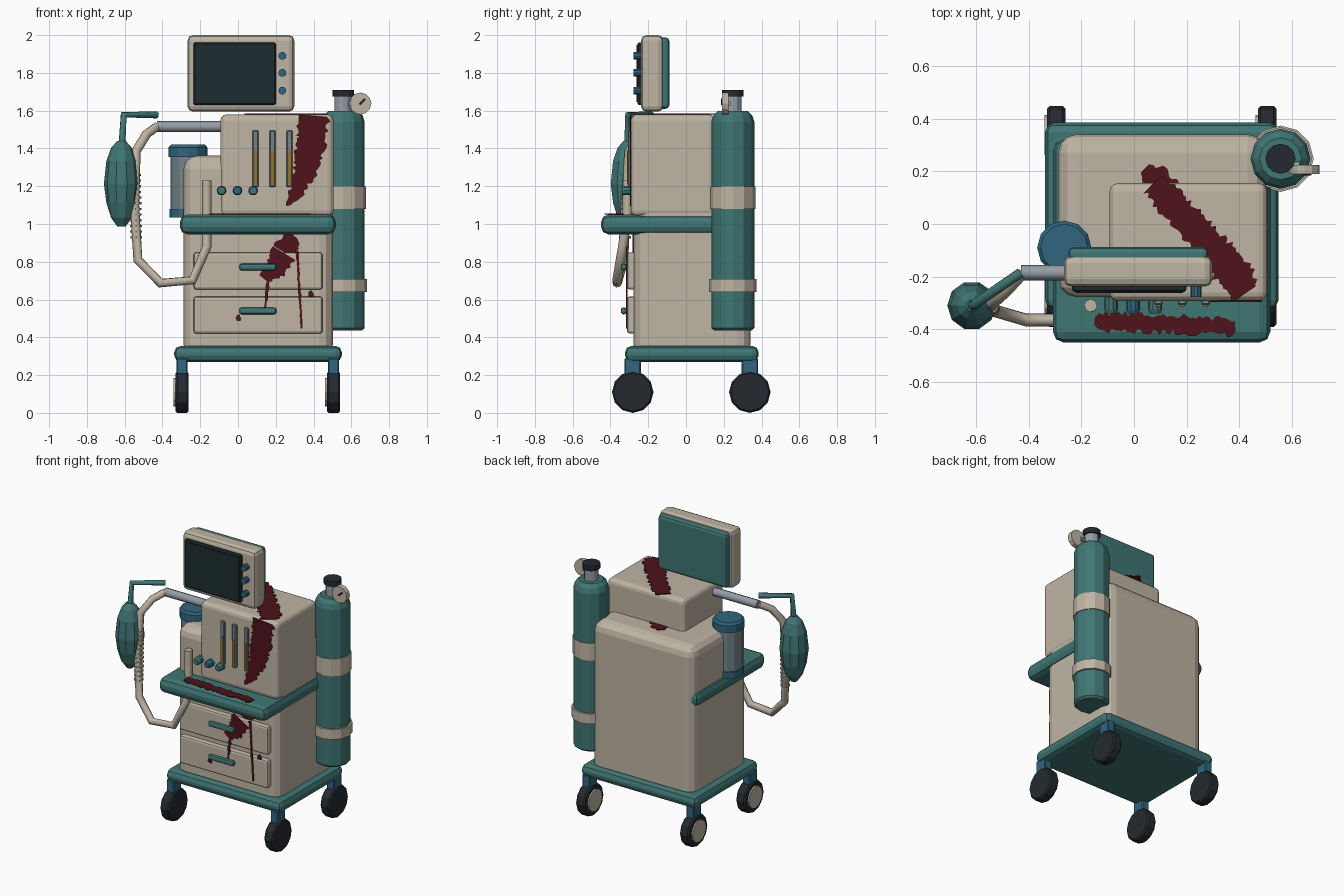
import bpy, bmesh, random
from math import pi, cos, sin
from mathutils import Vector, Matrix

if "Cube" in bpy.data.objects:
    bpy.data.objects.remove(bpy.data.objects["Cube"])

random.seed(4)


def mat(name, r, g, b):
    m = bpy.data.materials.new(name)
    m.diffuse_color = (r, g, b, 1)
    m.use_nodes = True
    m.node_tree.nodes["Principled BSDF"].inputs["Base Color"].default_value = m.diffuse_color
    return m


CREAM = mat("cream", 0.52, 0.46, 0.37)
TEAL = mat("teal", 0.05, 0.18, 0.175)
BLUE = mat("blue", 0.03, 0.13, 0.21)
DARK = mat("dark", 0.018, 0.023, 0.03)
SCREEN = mat("screen_glass", 0.012, 0.026, 0.032)
STEEL = mat("steel", 0.30, 0.34, 0.38)
GLASS = mat("grey_glass", 0.17, 0.23, 0.26)
AMBER = mat("amber", 0.30, 0.17, 0.03)
BLOOD = mat("dried_red", 0.08, 0.006, 0.011)


def finish(name, bm, m):
    bmesh.ops.recalc_face_normals(bm, faces=bm.faces)
    me = bpy.data.meshes.new(name)
    bm.to_mesh(me)
    bm.free()
    me.materials.append(m)
    ob = bpy.data.objects.new(name, me)
    bpy.context.collection.objects.link(ob)
    return ob


def box(name, x, y, z, m, bevel=0.0, seg=2):
    """Box from (min, max) pairs with optional rounded edges."""
    bm = bmesh.new()
    bmesh.ops.create_cube(bm, size=1)
    for v in bm.verts:
        v.co = Vector([(a + b) / 2 + c * (b - a) for (a, b), c in zip((x, y, z), v.co)])
    if bevel:
        bmesh.ops.bevel(bm, geom=bm.edges[:], offset=bevel, segments=seg, profile=0.5, affect='EDGES')
    return finish(name, bm, m)


AXES = {'z': Matrix.Identity(3), 'y': Matrix.Rotation(pi / 2, 3, 'X'), 'x': Matrix.Rotation(pi / 2, 3, 'Y')}


def lathe(name, pos, profile, m, sides=12, axis='z'):
    """Capped solid of (radius, height) rings; axis 'y' points to the front."""
    bm = bmesh.new()
    rings = []
    for r, h in profile:
        rings.append([bm.verts.new(Vector(pos) + AXES[axis] @ Vector(
            (r * cos(2 * pi * i / sides), r * sin(2 * pi * i / sides), h))) for i in range(sides)])
    for a, b in zip(rings, rings[1:]):
        for i in range(sides):
            j = (i + 1) % sides
            bm.faces.new((a[i], a[j], b[j], b[i]))
    bm.faces.new(rings[0])
    bm.faces.new(rings[-1])
    return finish(name, bm, m)


def cyl(name, pos, r, length, m, sides=12, axis='z'):
    return lathe(name, pos, [(r, -length / 2), (r, length / 2)], m, sides, axis)


def tube(name, pts, r, m):
    """Eight-sided pipe along a path."""
    cu = bpy.data.curves.new(name, 'CURVE')
    cu.dimensions = '3D'
    cu.bevel_depth, cu.bevel_resolution, cu.use_fill_caps = r, 2, True
    sp = cu.splines.new('POLY')
    sp.points.add(len(pts) - 1)
    for p, c in zip(sp.points, pts):
        p.co = (*c, 1)
    cu.materials.append(m)
    ob = bpy.data.objects.new(name, cu)
    bpy.context.collection.objects.link(ob)
    return ob


def stain(name, path, level, plane, rough=0.012):
    """Thin ragged streak; path holds (u, v, half width)."""
    bm = bmesh.new()
    put = (lambda u, v: (u, level, v)) if plane == 'front' else (lambda u, v: (u, v, level))
    rows = []
    for (u0, v0, w0), (u1, v1, w1) in zip(path, path[1:]):
        d = Vector((u1 - u0, v1 - v0))
        n = max(2, int(d.length / 0.012))
        side = Vector((-d.y, d.x)).normalized()
        for i in range(n):
            t = i / n
            c, w = Vector((u0, v0)) + d * t, w0 + (w1 - w0) * t
            a = c + side * (w + random.uniform(-1, 1) * min(rough, w * 0.4))
            b = c - side * (w + random.uniform(-1, 1) * min(rough, w * 0.4))
            rows.append((bm.verts.new(put(*a)), bm.verts.new(put(*b))))
    for p, q in zip(rows, rows[1:]):
        bm.faces.new((p[0], p[1], q[1], q[0]))
    out = bmesh.ops.extrude_face_region(bm, geom=bm.faces[:])
    push = Vector((0, -0.006, 0)) if plane == 'front' else Vector((0, 0, 0.006))
    bmesh.ops.translate(bm, verts=[g for g in out['geom'] if isinstance(g, bmesh.types.BMVert)], vec=push)
    return finish(name, bm, BLOOD)


# Cabinet, base, tray and upper unit
box("base_plate", (-0.338, 0.55), (-0.323, 0.385), (0.27, 0.355), TEAL, 0.035)
box("cabinet", (-0.288, 0.502), (-0.278, 0.341), (0.29, 1.362), CREAM, 0.07, 3)
box("work_tray", (-0.308, 0.518), (-0.45, 0.32), (0.945, 1.05), TEAL, 0.04)
box("control_unit", (-0.093, 0.506), (-0.292, 0.155), (1.04, 1.58), CREAM, 0.032, 3)

# Casters
for x in (-0.296, 0.506):
    for y in (-0.282, 0.338):
        box("caster_fork", (x - 0.029, x + 0.029), (y - 0.043, y + 0.043), (0.15, 0.29), BLUE, 0.006, 1)
        lathe("caster_wheel", (x, y, 0.11), [(0.1, -0.035), (0.11, -0.025), (0.11, 0.025), (0.1, 0.035)], DARK, 12, 'x')
        cyl("caster_hub", (x - 0.037, y, 0.11), 0.076, 0.015, CREAM, 12, 'x')

# Drawers with bar handles
for z0, z1, hz in ((0.653, 0.85, 0.772), (0.42, 0.616, 0.54)):
    box("drawer_front", (-0.235, 0.447), (-0.312, -0.26), (z0, z1), CREAM, 0.014)
    box("drawer_handle", (0.007, 0.203), (-0.345, -0.315), (hz - 0.018, hz + 0.018), TEAL, 0.012)
    for x in (0.045, 0.165):
        cyl("handle_post", (x, -0.315, hz), 0.01, 0.04, TEAL, 8, 'y')

# Monitor
box("monitor_shell", (-0.267, 0.298), (-0.238, -0.12), (1.595, 2.0), CREAM, 0.028)
box("monitor_back", (-0.25, 0.282), (-0.15, -0.088), (1.61, 1.988), TEAL, 0.02)
box("screen_frame", (-0.236, 0.2), (-0.258, -0.23), (1.63, 1.962), DARK, 0.008, 1)
box("screen", (-0.222, 0.187), (-0.262, -0.25), (1.645, 1.948), SCREEN)
for z in (1.89, 1.80, 1.706):
    cyl("monitor_button", (0.235, -0.256, z), 0.021, 0.042, BLUE, 10, 'y')

# Flow meters and knobs on the control unit
for x in (0.093, 0.183, 0.273):
    box("flow_tube", (x - 0.016, x + 0.016), (-0.308, -0.28), (1.195, 1.495), GLASS, 0.005, 1)
    box("flow_level", (x - 0.009, x + 0.009), (-0.313, -0.29), (1.21, 1.39), AMBER)
for x, m in ((-0.087, TEAL), (-0.003, BLUE), (0.08, TEAL)):
    lathe("control_knob", (x, -0.28, 1.177), [(0.026, 0), (0.026, 0.045), (0.02, 0.06)], m, 10, 'y')

# Gas cylinder with straps, valve and gauge
G = (0.557, 0.248, 0)
lathe("gas_cylinder", G, [(0.1, 0.437), (0.114, 0.45), (0.114, 1.54), (0.103, 1.575), (0.08, 1.598)], TEAL)
cyl("upper_strap", (*G[:2], 1.139), 0.12, 0.12, CREAM)
cyl("lower_strap", (*G[:2], 0.675), 0.126, 0.07, CREAM)
cyl("valve_neck", (*G[:2], 1.635), 0.046, 0.09, STEEL)
cyl("valve_cap", (*G[:2], 1.692), 0.057, 0.036, DARK)
cyl("gauge_stem", (0.60, 0.225, 1.638), 0.015, 0.06, STEEL, 8, 'x')
cyl("gauge", (0.648, 0.208, 1.638), 0.058, 0.034, CREAM, 12, 'y')
tube("gauge_needle", [(0.643, 0.19, 1.633), (0.672, 0.19, 1.661)], 0.005, DARK)

# Canister
C = (-0.265, -0.09, 0)
cyl("canister_body", (*C[:2], 1.22), 0.092, 0.30, GLASS)
lathe("canister_lid", C, [(0.103, 1.355), (0.103, 1.405), (0.09, 1.42)], BLUE)
lathe("canister_base", C, [(0.098, 1.035), (0.098, 1.08)], BLUE)

# Breathing arm, hose and bag
tube("support_arm", [(-0.05, -0.185, 1.515), (-0.43, -0.185, 1.515)], 0.029, STEEL)
tube("breathing_hose", [(-0.43, -0.19, 1.515), (-0.485, -0.25, 1.475), (-0.54, -0.3, 1.385), (-0.548, -0.32, 1.1),
                        (-0.53, -0.33, 0.81), (-0.41, -0.365, 0.687), (-0.24, -0.365, 0.702),
                        (-0.165, -0.335, 0.88), (-0.165, -0.31, 1.05), (-0.165, -0.31, 1.23)], 0.025, CREAM)
for i in range(12):
    t = i / 11
    cyl("hose_rib", (-0.545 + 0.006 * t, -0.31 - 0.013 * t, 1.26 - 0.33 * t), 0.031, 0.012, CREAM, 8)
tube("bag_pipe", [(-0.615, -0.31, 1.41), (-0.605, -0.305, 1.578), (-0.43, -0.185, 1.578)], 0.019, TEAL)
lathe("breathing_bag", (-0.617, -0.31, 1.213),
      [(0.022, -0.226), (0.055, -0.18), (0.08, -0.1), (0.093, 0), (0.08, 0.12), (0.055, 0.19), (0.022, 0.227)], TEAL, 10)

# Dried stains running over top, front, tray and drawers
stain("stain_cabinet_top", [(0.04, 0.21, 0.03), (0.08, 0.17, 0.055), (0.14, 0.1, 0.055)], 1.36, 'top')
stain("stain_unit_top", [(0.07, 0.15, 0.04), (0.13, 0.09, 0.055), (0.28, -0.07, 0.06), (0.38, -0.19, 0.07),
                         (0.42, -0.255, 0.06), (0.43, -0.27, 0.04)], 1.579, 'top')
stain("stain_unit_front", [(0.40, 1.572, 0.078), (0.39, 1.45, 0.078), (0.36, 1.3, 0.062), (0.31, 1.18, 0.04),
                           (0.262, 1.1, 0.008), (0.26, 1.09, 0.003)], -0.291, 'front')
stain("stain_tray", [(-0.15, -0.37, 0.015), (-0.12, -0.372, 0.035), (0.1, -0.38, 0.032), (0.37, -0.392, 0.03),
                     (0.4, -0.39, 0.015)], 1.049, 'top')
stain("stain_cabinet_front", [(0.30, 0.935, 0.03), (0.27, 0.9, 0.05), (0.235, 0.84, 0.06)], -0.277, 'front')
stain("stain_drawer", [(0.245, 0.845, 0.065), (0.2, 0.77, 0.055), (0.15, 0.72, 0.035), (0.13, 0.695, 0.015)], -0.311, 'front')
stain("drip_left", [(0.165, 0.74, 0.01), (0.14, 0.53, 0.006)], -0.311, 'front', 0.003)
stain("drip_right", [(0.313, 0.86, 0.007), (0.338, 0.435, 0.005)], -0.311, 'front', 0.003)
for x, z in ((0.003, 0.5), (0.385, 0.625)):
    stain("droplet", [(x, z + 0.022, 0.005), (x, z, 0.015), (x, z - 0.025, 0.006)], -0.311, 'front', 0.004)
